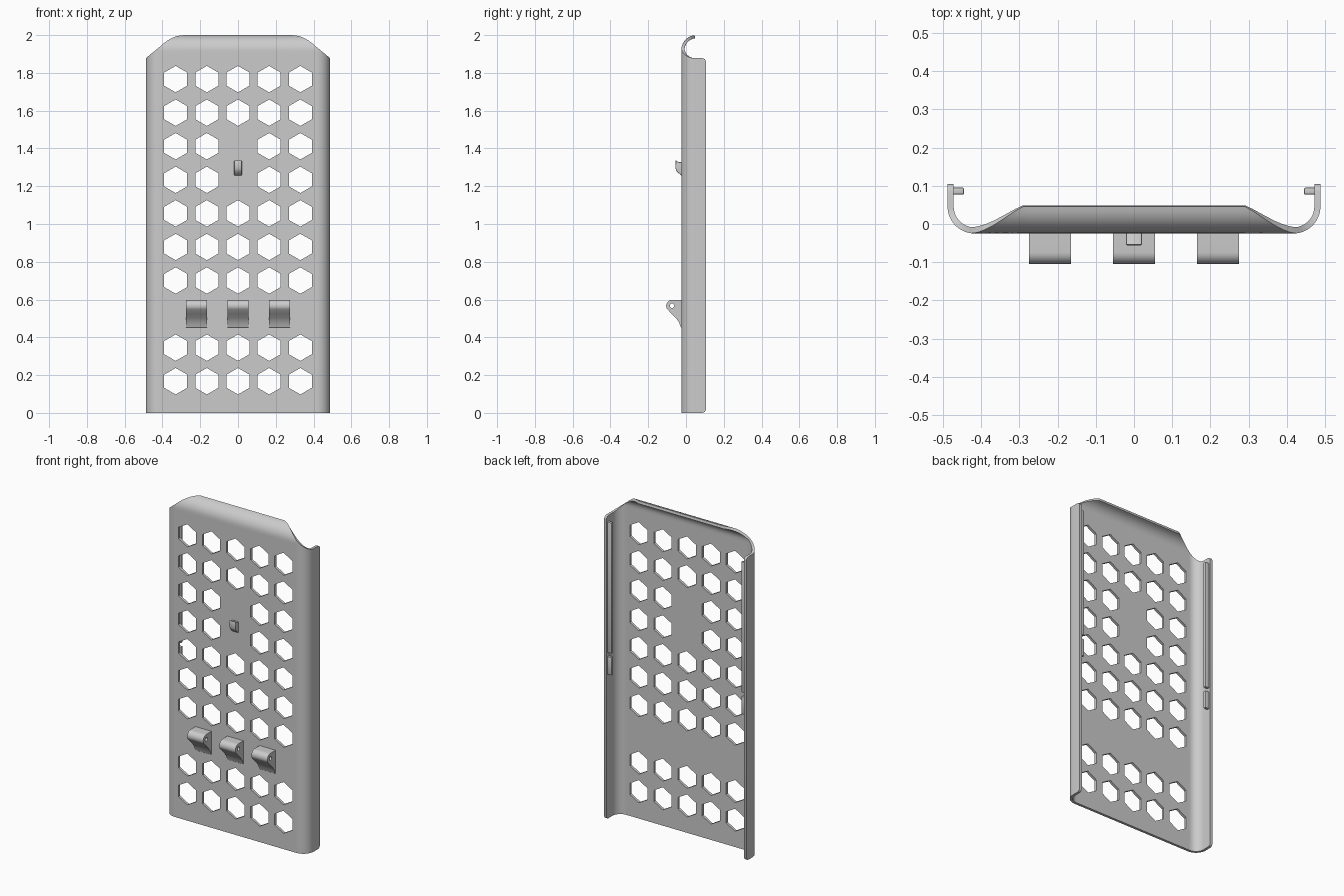
import bpy, bmesh, math
from mathutils import Matrix

if "Cube" in bpy.data.objects:
    bpy.data.objects.remove(bpy.data.objects["Cube"])

grey = bpy.data.materials.new("light_grey")
grey.diffuse_color = (0.6, 0.6, 0.6, 1)
grey.use_nodes = True
grey.node_tree.nodes["Principled BSDF"].inputs["Base Color"].default_value = grey.diffuse_color


def make(name, bm, helper=False):
    bmesh.ops.recalc_face_normals(bm, faces=bm.faces)
    me = bpy.data.meshes.new(name)
    bm.to_mesh(me)
    bm.free()
    ob = bpy.data.objects.new(name, me)
    bpy.context.collection.objects.link(ob)
    me.materials.append(grey)
    ob.hide_render = helper
    return ob


def apply_mods(ob):
    bpy.context.view_layer.update()
    dg = bpy.context.evaluated_depsgraph_get()
    me = bpy.data.meshes.new_from_object(ob.evaluated_get(dg))
    ob.modifiers.clear()
    ob.data = me


def smooth(ob, angle=30):
    bpy.ops.object.select_all(action='DESELECT')
    ob.select_set(True)
    bpy.context.view_layer.objects.active = ob
    bpy.ops.object.shade_smooth_by_angle(angle=math.radians(angle))


def prism(bm, pts, axis, a, b):
    """Extrude a 2D outline: axis 'x' takes (y, z), axis 'y' takes (x, z)."""
    place = (lambda p, d: (d, *p)) if axis == 'x' else (lambda p, d: (p[0], d, p[1]))
    face = bm.faces.new([bm.verts.new(place(p, a)) for p in pts])
    ext = bmesh.ops.extrude_face_region(bm, geom=[face])['geom']
    shift = (b - a, 0, 0) if axis == 'x' else (0, b - a, 0)
    bmesh.ops.translate(bm, vec=shift, verts=[v for v in ext if isinstance(v, bmesh.types.BMVert)])


def ring(cx, cz, r, n, start=0.0, sweep=2 * math.pi, closed=True):
    steps = n if closed else n - 1
    return [(cx + r * math.cos(start + sweep * i / steps),
             cz + r * math.sin(start + sweep * i / steps)) for i in range(n)]


def cut(ob, cutter):
    m = ob.modifiers.new("cut", 'BOOLEAN')
    m.object, m.operation, m.solver = cutter, 'DIFFERENCE', 'EXACT'
    apply_mods(ob)
    bpy.data.objects.remove(cutter)


# Shell: flat back, rounded sides, curled top edge with relieved corners
FRONT, XC, R, CURL = -0.025, 0.417, 0.071, 0.08
columns = []          # (x, y, bottom z, length above z = 1.84)
for x in (0, 0.15, 0.27, 0.29, 0.31, 0.33, 0.35, 0.37, 0.39, 0.405, XC):
    th = 1.45 - 1.25 * max(0, (x - 0.29) / 0.127) ** 1.2
    columns.append((x, FRONT, 0, 0.08 + CURL * th))
for i in range(1, 13):
    a = math.pi / 2 * i / 12
    columns.append((XC + R * math.sin(a), FRONT + R * (1 - math.cos(a)), 0,
                    0.096 - 0.058 * math.sin(a)))
for y, d in ((0.085, 0), (0.094, 0.002), (0.101, 0.007), (0.105, 0.016)):
    columns.append((XC + R, y, d, 0.038 - d))
columns = [(-x, y, z, s) for x, y, z, s in reversed(columns[1:])] + columns

bm = bmesh.new()
STEPS = 14
grid = []
for x, y, z0, total in columns:
    col = [bm.verts.new((x, y, z0)), bm.verts.new((x, y, 1.84))]
    for k in range(1, STEPS + 1):
        s = total * k / STEPS
        if s <= 0.08 or abs(x) > XC + 0.001:
            p = (x, y, 1.84 + s)
        else:
            t = (s - 0.08) / CURL
            p = (x, y + CURL * (1 - math.cos(t)), 1.92 + CURL * math.sin(t))
        col.append(bm.verts.new(p))
    grid.append(col)
for a, b in zip(grid, grid[1:]):
    for j in range(STEPS + 1):
        bm.faces.new((a[j], b[j], b[j + 1], a[j + 1]))
bm.normal_update()
me = bpy.data.meshes.new("shell")
bm.to_mesh(me)
bm.free()
shell = bpy.data.objects.new("shell", me)
bpy.context.collection.objects.link(shell)
me.materials.append(grey)
sol = shell.modifiers.new("thickness", 'SOLIDIFY')
sol.thickness, sol.offset, sol.use_even_offset = 0.016, -1, True
apply_mods(shell)

# Hexagonal vent holes, skipping the hinge row and the catch area
bm = bmesh.new()
for row in range(10):
    for c in range(-2, 3):
        if row == 7 or (c == 0 and row in (2, 3)):
            continue
        prism(bm, ring(c * 0.165, 1.767 - 0.1777 * row, 0.07, 6, math.pi / 6), 'y', -0.06, 0.03)
cut(shell, make("hex_cutter", bm, True))
smooth(shell)

# Hinge knuckles with pin holes
PY, PZ, PR = -0.074, 0.567, 0.031
outline = [(-0.015, PZ + PR)]
outline += ring(PY, PZ, PR, 12, math.pi / 2, math.radians(125), closed=False)
outline += [(-0.075, 0.524), (-0.053, 0.502), (-0.037, 0.48), (-0.028, 0.455), (-0.015, 0.445)]
for i, name in ((-1, "left"), (0, "middle"), (1, "right")):
    bm = bmesh.new()
    prism(bm, outline, 'x', i * 0.22 - 0.055, i * 0.22 + 0.055)
    knuckle = make(name + "_hinge_knuckle", bm)
    bm = bmesh.new()
    prism(bm, ring(PY, PZ, 0.012, 16), 'x', i * 0.22 - 0.1, i * 0.22 + 0.1)
    cut(knuckle, make("pin_cutter", bm, True))
    smooth(knuckle)

# Small catch hook
bm = bmesh.new()
prism(bm, [(-0.015, 1.326), (-0.04, 1.328), (-0.055, 1.337), (-0.056, 1.295), (-0.05, 1.28),
           (-0.038, 1.268), (-0.015, 1.25)], 'x', -0.021, 0.021)
hook = make("catch_hook", bm)
bev = hook.modifiers.new("round", 'BEVEL')
bev.width, bev.segments = 0.004, 2
apply_mods(hook)
smooth(hook)


# Inner retaining rails and end stops on both side walls
def block(name, x, y, z, sx, sy, sz):
    bm = bmesh.new()
    bmesh.ops.create_cube(bm, size=1, matrix=Matrix.Translation((x, y, z)) @ Matrix.Diagonal((sx, sy, sz, 1)))
    ob = make(name, bm)
    bev = ob.modifiers.new("round", 'BEVEL')
    bev.width, bev.segments = 0.003, 2
    apply_mods(ob)
    smooth(ob)


for side, name in ((-1, "left"), (1, "right")):
    block(name + "_rail", side * 0.461, 0.086, 1.435, 0.032, 0.018, 0.81)
    block(name + "_rail_stop", side * 0.461, 0.086, 0.95, 0.032, 0.018, 0.11)
